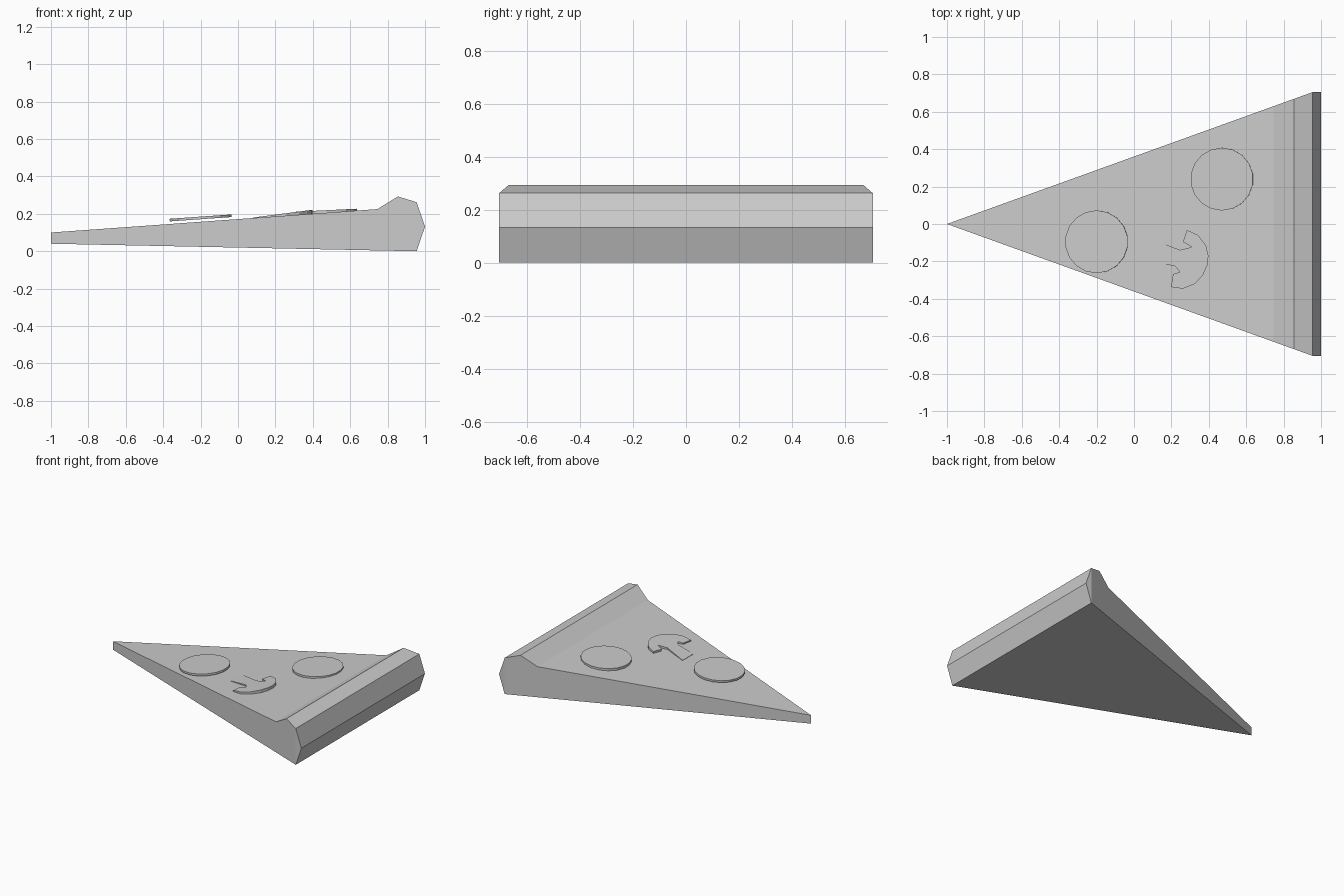
import bpy, bmesh
from math import atan
from mathutils import Matrix

cube = bpy.data.objects.get("Cube")
if cube:
    bpy.data.objects.remove(cube)

grey = bpy.data.materials.new("light_grey")
grey.use_nodes = True
colour = (0.6, 0.6, 0.6, 1)
grey.diffuse_color = colour
grey.node_tree.nodes["Principled BSDF"].inputs["Base Color"].default_value = colour


def finish(name, bm):
    bmesh.ops.recalc_face_normals(bm, faces=bm.faces)
    mesh = bpy.data.meshes.new(name)
    bm.to_mesh(mesh)
    bm.free()
    mesh.materials.append(grey)
    obj = bpy.data.objects.new(name, mesh)
    bpy.context.collection.objects.link(obj)
    return obj


# Wedge with raised crust: side profile widened from a pointed tip
profile = [(-1, 0.04), (-1, 0.10), (0.745, 0.225), (0.855, 0.293),
           (0.955, 0.262), (1, 0.132), (0.955, 0)]
bm = bmesh.new()
sides = []
for sign in (-1, 1):
    sides.append([bm.verts.new((x, sign * 0.705 * min((x + 1) / 1.955, 1), z))
                  for x, z in profile])
count = len(profile)
for i in range(count):
    j = (i + 1) % count
    bm.faces.new((sides[0][i], sides[0][j], sides[1][j], sides[1][i]))
for side in sides:
    bm.faces.new(side[:5] + side[6:])
    bm.faces.new(side[4:])
bmesh.ops.remove_doubles(bm, verts=bm.verts, dist=0.0001)
bmesh.ops.dissolve_degenerate(bm, edges=bm.edges, dist=0.0001)
finish("slice_with_crust", bm)


# Thin round toppings tilted along the slope
def round_topping(name, x, y, z, slope, depth):
    bm = bmesh.new()
    place = Matrix.Translation((x, y, z)) @ Matrix.Rotation(-atan(slope), 4, "Y")
    bmesh.ops.create_cone(bm, cap_ends=True, segments=18, radius1=0.168,
                          radius2=0.168, depth=depth, matrix=place)
    finish(name, bm)


round_topping("front_round_topping", -0.2, -0.095, 0.178, 0.07, 0.014)
round_topping("rear_round_topping", 0.47, 0.24, 0.210, 0.05, 0.018)

# Mushroom topping: outline extruded onto a sloping plane
outline = [(0.08, -0.075), (0.246, -0.139), (0.31, -0.123), (0.262, -0.096),
           (0.283, -0.032), (0.342, -0.059), (0.385, -0.115), (0.398, -0.17),
           (0.392, -0.22), (0.369, -0.273), (0.326, -0.32), (0.262, -0.346),
           (0.198, -0.337), (0.209, -0.267), (0.246, -0.257), (0.219, -0.225),
           (0.08, -0.2)]
bm = bmesh.new()
base = bm.faces.new([bm.verts.new((x, y, 0.155 + 0.13 * (x - 0.08)))
                     for x, y in outline])
top = bmesh.ops.extrude_face_region(bm, geom=[base], use_keep_orig=True)
for item in top["geom"]:
    if isinstance(item, bmesh.types.BMVert):
        item.co.z += 0.025
finish("mushroom_topping", bm)
